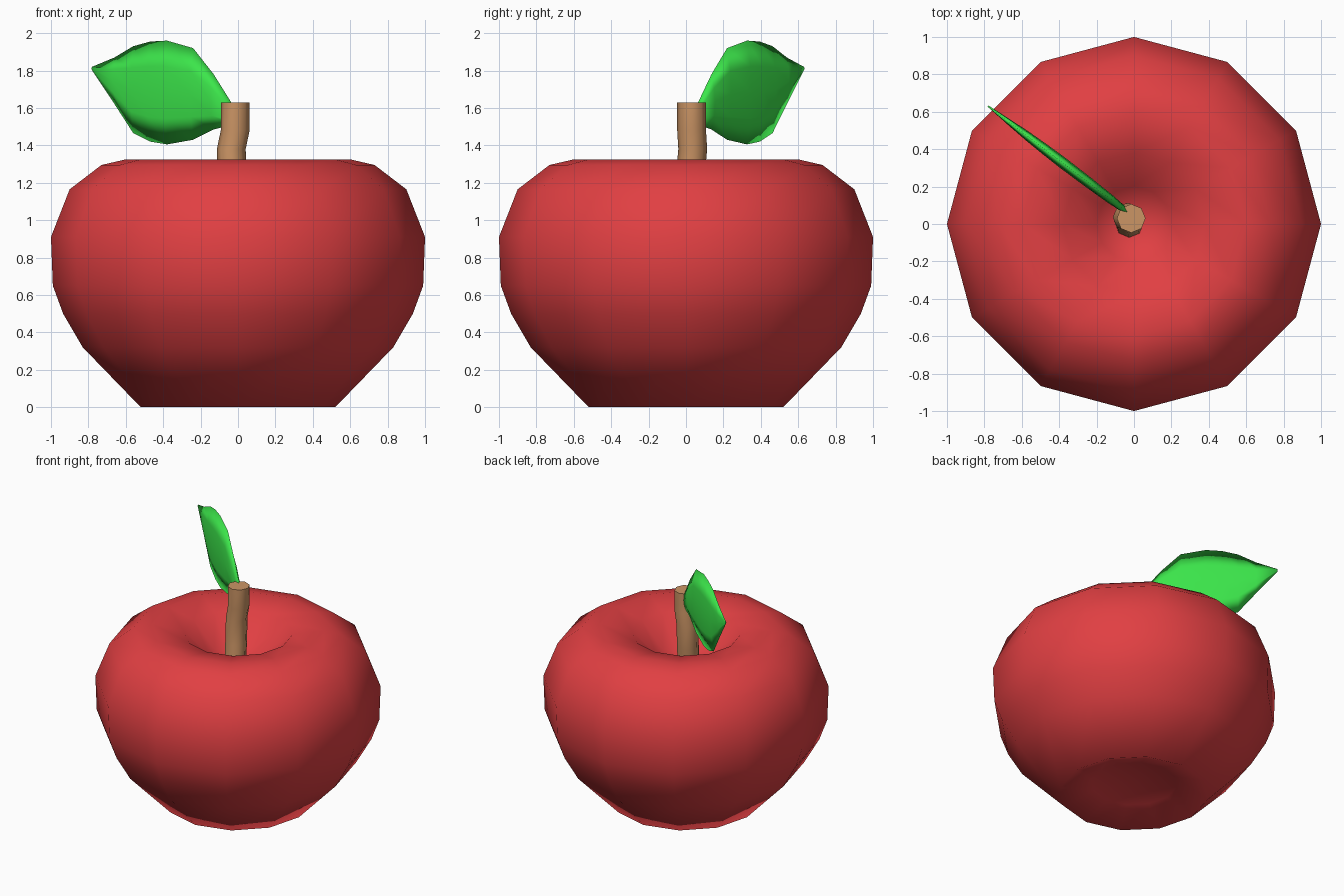
import bpy, bmesh, math
from mathutils import Vector

if "Cube" in bpy.data.objects:
    bpy.data.objects.remove(bpy.data.objects["Cube"])


def material(name, rgb):
    m = bpy.data.materials.new(name)
    m.diffuse_color = (*rgb, 1)
    m.use_nodes = True
    m.node_tree.nodes["Principled BSDF"].inputs["Base Color"].default_value = m.diffuse_color
    return m


def loft(name, rings, mat, angle):
    """Skin a list of equal-sized rings; a one-point ring makes a pole, open ends are capped."""
    bm = bmesh.new()
    loops = [[bm.verts.new(p) for p in ring] for ring in rings]
    n = max(len(l) for l in loops)
    for a, b in zip(loops, loops[1:]):
        for i in range(n):
            j = (i + 1) % n
            if len(a) == 1:
                bm.faces.new((a[0], b[j], b[i]))
            elif len(b) == 1:
                bm.faces.new((a[i], a[j], b[0]))
            else:
                bm.faces.new((a[i], a[j], b[j], b[i]))
    for end in (loops[0], loops[-1]):
        if len(end) > 2:
            bm.faces.new(end)
    bmesh.ops.recalc_face_normals(bm, faces=bm.faces)
    me = bpy.data.meshes.new(name)
    bm.to_mesh(me)
    bm.free()
    me.materials.append(mat)
    ob = bpy.data.objects.new(name, me)
    bpy.context.collection.objects.link(ob)
    bpy.ops.object.select_all(action='DESELECT')
    ob.select_set(True)
    bpy.context.view_layer.objects.active = ob
    bpy.ops.object.shade_smooth_by_angle(angle=math.radians(angle))
    return ob


def circle(x, y, z, r, n):
    if r == 0:
        return [(x, y, z)]
    return [(x + r * math.cos(2 * math.pi * i / n),
             y + r * math.sin(2 * math.pi * i / n), z) for i in range(n)]


# Fruit body: 12-sided lathe with a dimple at each end
profile = [(0, 0.11), (0.3, 0.08), (0.52, 0), (0.83, 0.32), (0.935, 0.5), (0.99, 0.65),
           (1.0, 0.91), (0.9, 1.165), (0.73, 1.295), (0.6, 1.325), (0.38, 1.28),
           (0.2, 1.1), (0, 1.0)]
loft("apple_body", [circle(0, 0, z, r, 12) for r, z in profile],
     material("red", (0.75, 0.05, 0.055)), 180)

# Stem: slightly crooked tube
path = [(-0.025, 0.0, 0.98), (-0.03, 0.02, 1.2), (-0.036, 0.036, 1.38),
        (-0.015, 0.03, 1.48), (-0.015, 0.03, 1.63)]
loft("stem", [circle(x, y, z, 0.077, 8) for x, y, z in path],
     material("brown", (0.6, 0.3, 0.13)), 50)

# Leaf: thin upright lens, sections given as x, top, bottom, half thickness
sections = [(-0.03, 1.62, 1.51, 0.015), (-0.13, 1.78, 1.485, 0.024), (-0.24, 1.92, 1.43, 0.028),
            (-0.38, 1.96, 1.405, 0.03), (-0.47, 1.955, 1.42, 0.028), (-0.56, 1.93, 1.465, 0.024),
            (-0.66, 1.87, 1.62, 0.016), (-0.78, 1.82, 1.8, 0.004)]
side = Vector((0.605, 0.796, 0))
rings = []
for x, top, bottom, t in sections:
    y = 0.06 + (-0.03 - x) * 0.76
    mid = Vector((x, y, (top + bottom) / 2))
    h = (top - bottom) / 2
    up = Vector((0, 0, h))
    rings.append([mid + up, mid + up * 0.5 + side * t * 0.8, mid + side * t,
                  mid - up * 0.5 + side * t * 0.8, mid - up,
                  mid - up * 0.5 - side * t * 0.8, mid - side * t,
                  mid + up * 0.5 - side * t * 0.8])
loft("leaf", rings, material("green", (0.045, 0.79, 0.07)), 180)
